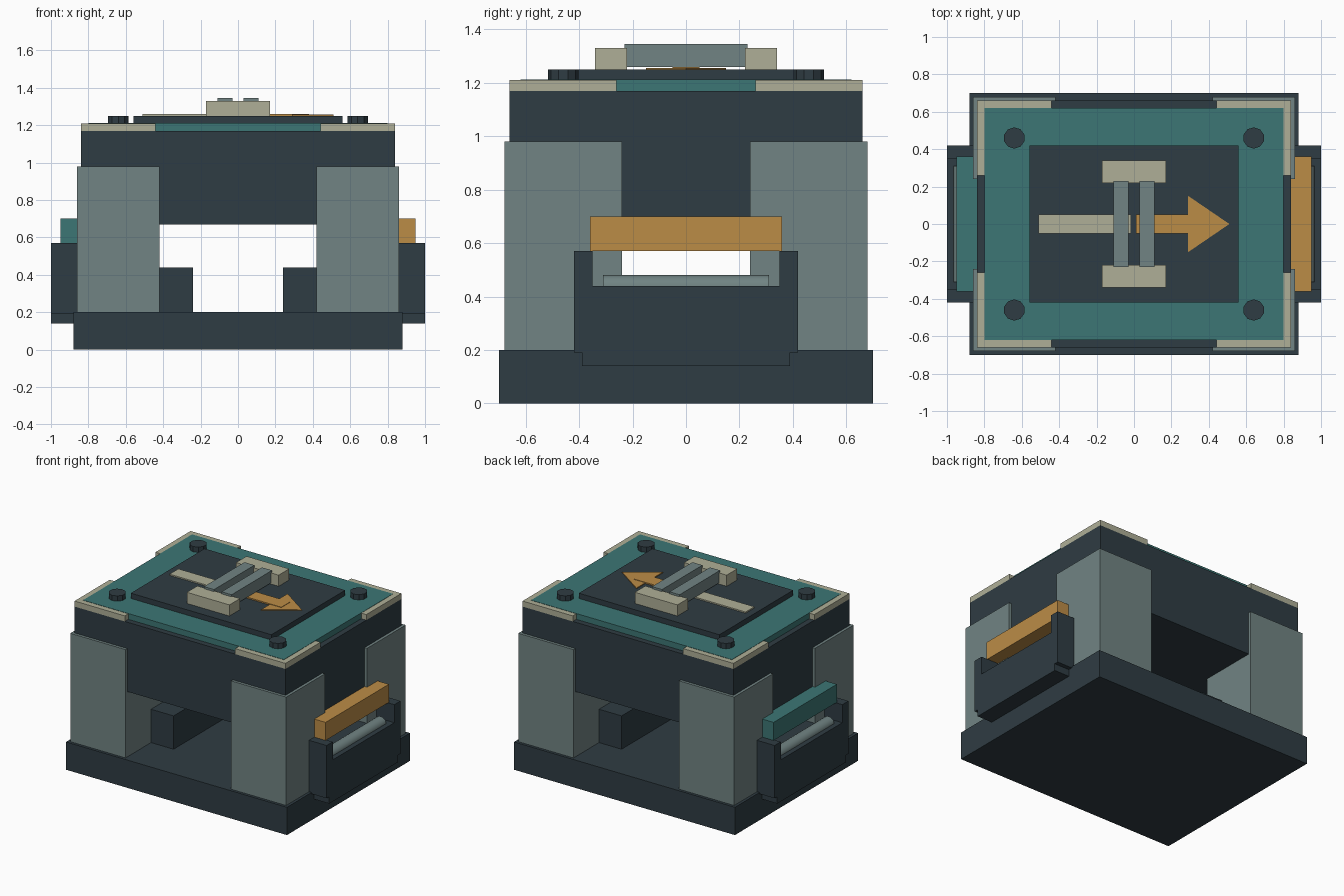
import bpy, bmesh, math
from mathutils import Matrix

if "Cube" in bpy.data.objects:
    bpy.data.objects.remove(bpy.data.objects["Cube"])


def material(name, rgb):
    m = bpy.data.materials.new(name)
    m.diffuse_color = (*rgb, 1)
    m.use_nodes = True
    m.node_tree.nodes["Principled BSDF"].inputs["Base Color"].default_value = m.diffuse_color
    return m


DARK = material("dark slate", (0.028, 0.045, 0.056))
GREY = material("steel grey", (0.165, 0.23, 0.228))
TEAL = material("teal", (0.046, 0.183, 0.176))
CREAM = material("cream", (0.43, 0.43, 0.31))
ORANGE = material("orange", (0.50, 0.262, 0.062))


def finish(name, bm, mat):
    bmesh.ops.recalc_face_normals(bm, faces=bm.faces)
    me = bpy.data.meshes.new(name)
    bm.to_mesh(me)
    bm.free()
    me.materials.append(mat)
    ob = bpy.data.objects.new(name, me)
    bpy.context.collection.objects.link(ob)
    return ob


def box(name, x, y, z, mat):
    """Box from (min, max) ranges."""
    bm = bmesh.new()
    bmesh.ops.create_cube(bm, size=1)
    for v in bm.verts:
        for i, (a, b) in enumerate((x, y, z)):
            v.co[i] = a if v.co[i] < 0 else b
    return finish(name, bm, mat)


def prism(name, points, direction, mat):
    """Extrude a flat outline along a direction."""
    bm = bmesh.new()
    face = bm.faces.new([bm.verts.new(p) for p in points])
    ext = bmesh.ops.extrude_face_region(bm, geom=[face])
    bmesh.ops.translate(bm, vec=direction,
                        verts=[g for g in ext["geom"] if isinstance(g, bmesh.types.BMVert)])
    # the starting face is kept as the closing cap
    return finish(name, bm, mat)


def cylinder(name, centre, radius, depth, sides, mat, rot=None):
    bm = bmesh.new()
    m = Matrix.Translation(centre) @ (rot or Matrix())
    bmesh.ops.create_cone(bm, cap_ends=True, segments=sides, radius1=radius,
                          radius2=radius, depth=depth, matrix=m)
    return finish(name, bm, mat)


def span(s, a, b):
    return tuple(sorted((s * a, s * b)))


# Main body
box("base", (-.88, .88), (-.70, .70), (0, .20), DARK)
box("upper_body", (-.84, .84), (-.66, .66), (.67, 1.17), DARK)
box("top_plate", (-.80, .80), (-.62, .62), (1.165, 1.212), TEAL)
box("centre_panel", (-.56, .56), (-.42, .42), (1.205, 1.25), DARK)

# Four corners: pillar, L-shaped trim and bolt
for sx in (-1, 1):
    for sy in (-1, 1):
        box("corner_pillar", span(sx, .42, .86), span(sy, .24, .68), (.19, .98), GREY)
        trim = [(.44, .66), (.84, .66), (.84, .26), (.80, .26), (.80, .62), (.44, .62)]
        prism("corner_trim", [(sx * x, sy * y, 1.17) for x, y in trim], (0, 0, .04), CREAM)
        cylinder("bolt", (sx * .64, sy * .46, 1.227), .057, .046, 10, DARK)

# Side ports: bracket, inner block, roller and coloured bar
half = [(.39, .14), (.39, .19), (.42, .19), (.42, .57), (.35, .57), (.35, .44)]
outline = half + [(-y, z) for y, z in reversed(half)]
for s, colour in ((-1, TEAL), (1, ORANGE)):
    prism("side_bracket", [(s * .84, y, z) for y, z in outline], (s * .16, 0, 0), DARK)
    box("inner_block", span(s, .24, .85), (-.39, .39), (.19, .44), DARK)
    roller = cylinder("roller", (s * .92, 0, .435), .045, .62, 20, GREY,
                      Matrix.Rotation(math.pi / 2, 4, 'X'))
    bpy.context.view_layer.objects.active = roller
    roller.select_set(True)
    bpy.ops.object.shade_smooth_by_angle(angle=math.radians(40))
    roller.select_set(False)
    box("side_bar", span(s, .83, .95), (-.36, .36), (.57, .70), colour)

# Direction arrow on the panel
box("arrow_tail", (-.51, -.015), (-.05, .05), (1.245, 1.259), CREAM)
box("arrow_shaft", (.01, .38), (-.05, .05), (1.245, 1.259), ORANGE)
prism("arrow_head", [(.29, -.15, 1.248), (.51, 0, 1.248), (.29, .15, 1.248)],
      (0, 0, .008), ORANGE)

# Carry handle
for s in (-1, 1):
    box("handle_pad", (-.17, .17), span(s, .22, .34), (1.245, 1.33), CREAM)
    box("handle_bar", span(s, .03, .11), (-.23, .23), (1.259, 1.345), GREY)
